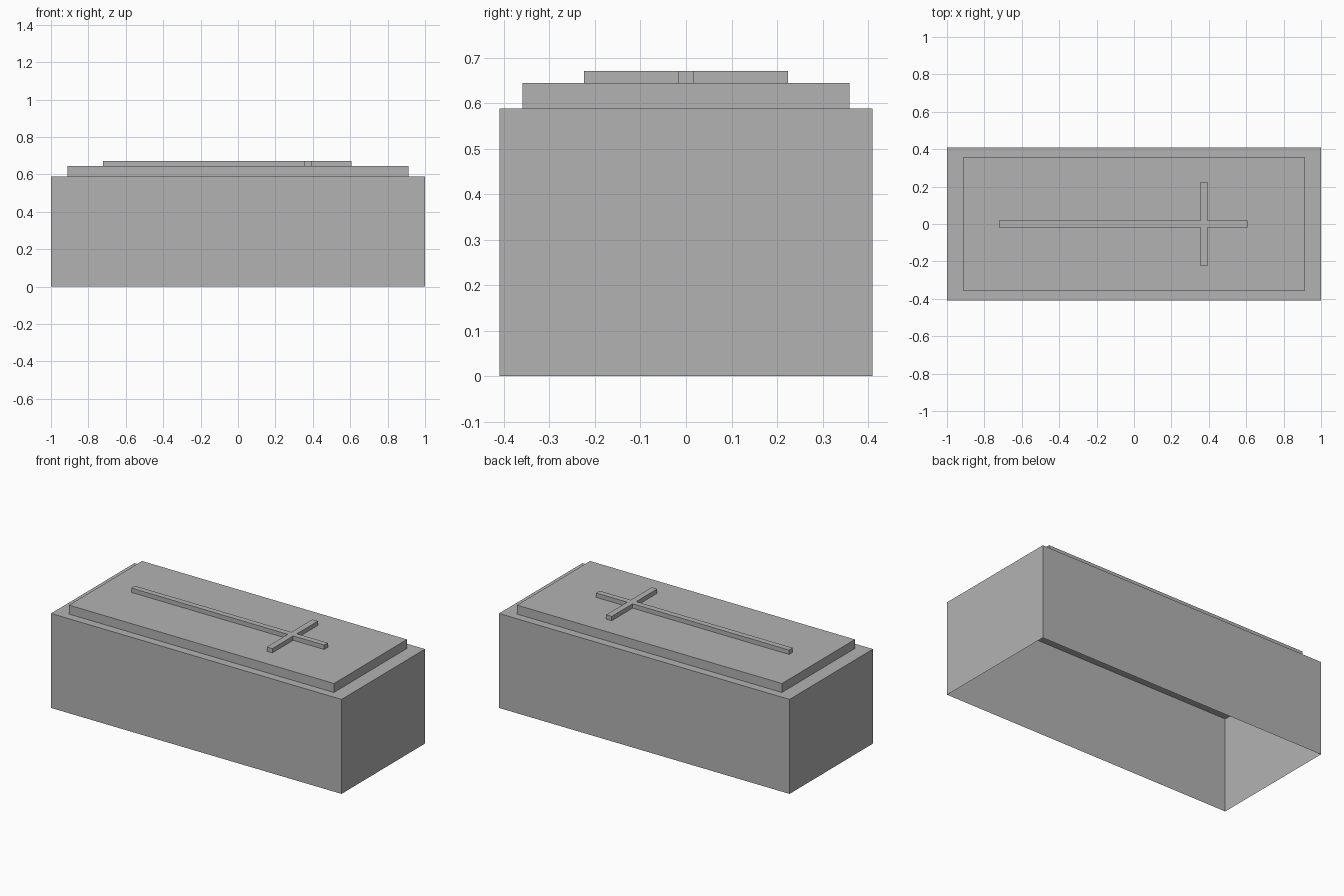
import bpy
import bmesh

if "Cube" in bpy.data.objects:
    bpy.data.objects.remove(bpy.data.objects["Cube"])

# Single stone colour
stone = bpy.data.materials.new("grey stone")
stone.use_nodes = True
colour = (0.45, 0.45, 0.45, 1)
stone.diffuse_color = colour
stone.node_tree.nodes["Principled BSDF"].inputs["Base Color"].default_value = colour


def rectangle(x0, x1, y0, y1):
    return [(x0, y0), (x1, y0), (x1, y1), (x0, y1)]


def open_prism(name, outline, bottom, top):
    """Walls and a top over a counter-clockwise outline, open underneath."""
    bm = bmesh.new()
    low = [bm.verts.new((x, y, bottom)) for x, y in outline]
    high = [bm.verts.new((x, y, top)) for x, y in outline]
    bm.faces.new(high)
    for i in range(len(outline)):
        j = (i + 1) % len(outline)
        bm.faces.new((low[i], low[j], high[j], high[i]))
    mesh = bpy.data.meshes.new(name)
    bm.to_mesh(mesh)
    bm.free()
    mesh.materials.append(stone)
    obj = bpy.data.objects.new(name, mesh)
    bpy.context.collection.objects.link(obj)
    return obj


BASE_TOP, LID_TOP, CROSS_TOP = 0.588, 0.644, 0.671

# Hollow tomb body and stepped lid
open_prism("tomb_body", rectangle(-1, 1, -0.41, 0.41), 0, BASE_TOP)
open_prism("lid_slab", rectangle(-0.912, 0.912, -0.359, 0.359), BASE_TOP, LID_TOP)

# Raised cross: long shaft along x, arms along y, one continuous outline
foot, head = -0.722, 0.606
arm_a, arm_b = 0.355, 0.393
half, reach = 0.018, 0.224
lower = [(foot, -half), (arm_a, -half), (arm_a, -reach),
         (arm_b, -reach), (arm_b, -half), (head, -half)]
upper = [(x, -y) for x, y in reversed(lower)]
open_prism("raised_cross", lower + upper, LID_TOP, CROSS_TOP)
